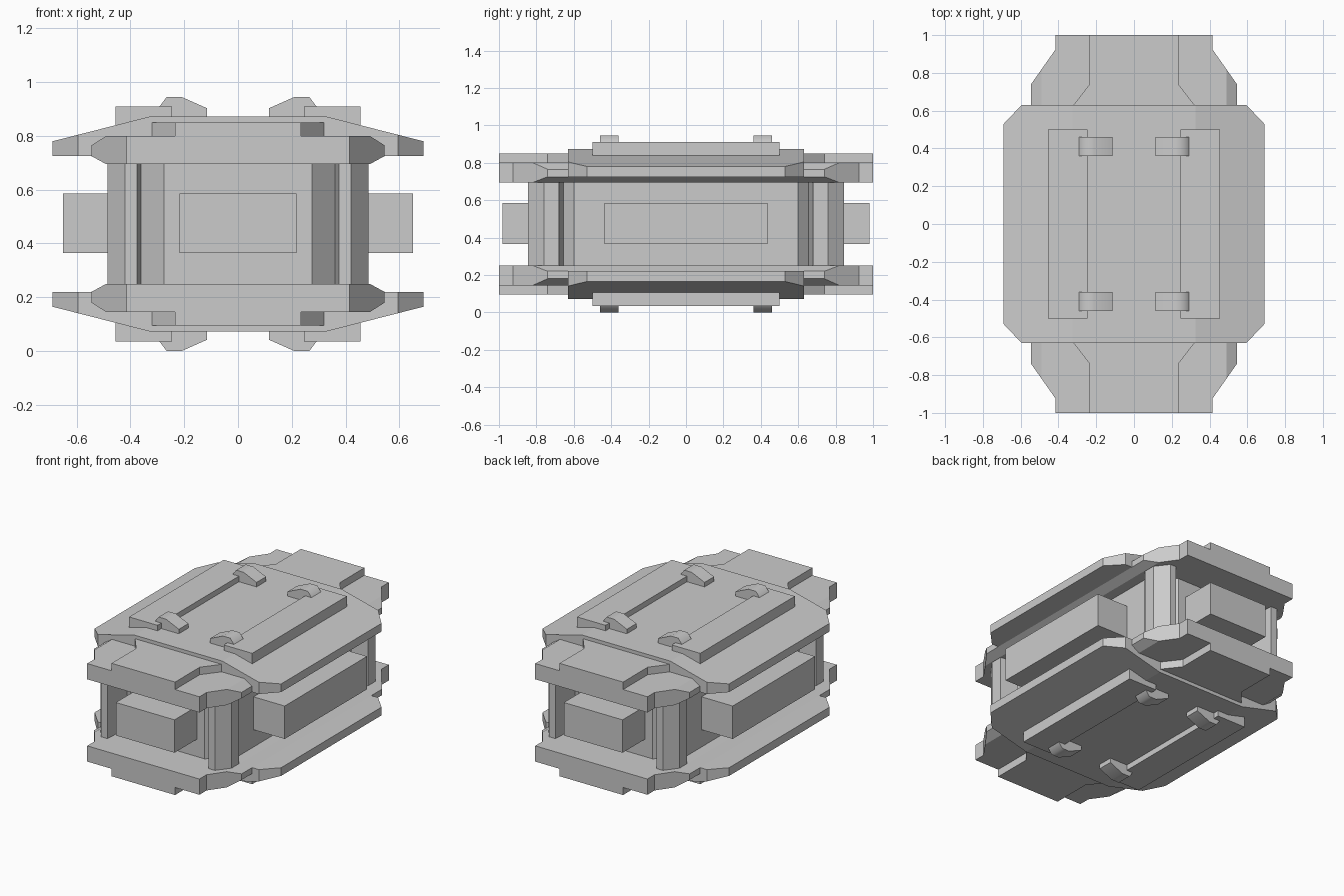
import bpy, bmesh, math

if "Cube" in bpy.data.objects:
    bpy.data.objects.remove(bpy.data.objects["Cube"])

MID = 0.4725  # the crate is mirrored about this height


def prism(name, pts, a, b, axis):
    """Extrude a 2D outline from a to b along 'y' (outline x,z) or 'z' (outline x,y)."""
    bm = bmesh.new()

    def place(p, d):
        return (p[0], d, p[1] - MID) if axis == 'y' else (p[0], p[1], d - MID)
    lo = [bm.verts.new(place(p, a)) for p in pts]
    hi = [bm.verts.new(place(p, b)) for p in pts]
    n = len(pts)
    bm.faces.new(lo)
    bm.faces.new(hi[::-1])
    for i in range(n):
        j = (i + 1) % n
        bm.faces.new((lo[i], hi[i], hi[j], lo[j]))
    bmesh.ops.recalc_face_normals(bm, faces=bm.faces)
    me = bpy.data.meshes.new(name)
    bm.to_mesh(me)
    bm.free()
    ob = bpy.data.objects.new(name, me)
    ob.location.z = MID
    bpy.context.collection.objects.link(ob)
    return ob


def trim(ob, cutter):
    """Keep only the part of ob inside cutter."""
    mod = ob.modifiers.new("trim", 'BOOLEAN')
    mod.operation, mod.solver, mod.object = 'INTERSECT', 'EXACT', cutter
    bpy.context.view_layer.update()
    dg = bpy.context.evaluated_depsgraph_get()
    me = bpy.data.meshes.new_from_object(ob.evaluated_get(dg))
    ob.modifiers.clear()
    ob.data = me
    bpy.data.objects.remove(cutter)


def mirror(ob, axes):
    mod = ob.modifiers.new("mirror", 'MIRROR')
    mod.use_axis = ['x' in axes, 'y' in axes, 'z' in axes]
    mod.use_mirror_merge = False


def sym_x(half):
    """Complete a right-hand half profile with its left-hand reflection."""
    return half + [(-x, v) for x, v in reversed(half)]


def sym_xy(quarter):
    """Complete a quarter outline running from the back edge to the side."""
    half = quarter + [(x, -y) for x, y in reversed(quarter)]
    return sym_x(half)


def rect(x0, x1, y0, y1):
    return [(x0, y0), (x1, y0), (x1, y1), (x0, y1)]


# Long slab with bevelled sides and stepped, tapered ends
slab = prism("end_slab", sym_x([(0.49, 0.695), (0.545, 0.725), (0.545, 0.765), (0.49, 0.80)]),
             -1, 1, 'y')
trim(slab, prism("slab_outline", sym_xy([(0.415, 1.1), (0.415, 0.925), (0.545, 0.74), (0.6, 0.66)]),
                 0.6, 0.9, 'z'))
mirror(slab, 'z')

# Raised pad on each slab end
pad = prism("end_pad", sym_x([(0.235, 1.0), (0.235, 0.74), (0.32, 0.63), (0.32, 0.55)]),
            0.78, 0.85, 'z')
mirror(pad, 'yz')

# Wide cover plate with sloped wings and clipped corners
cover = prism("cover_plate", sym_x([(0.69, 0.725), (0.69, 0.78), (0.325, 0.873)]), -0.63, 0.63, 'y')
trim(cover, prism("cover_outline", sym_xy([(0.595, 0.63), (0.69, 0.53)]), 0.6, 1.0, 'z'))
mirror(cover, 'z')

# Raised rails on the cover
rail = prism("cover_rail", rect(0.245, 0.455, -0.50, 0.50), 0.82, 0.91, 'z')
mirror(rail, 'xz')

# Rounded clips hooked over the rails
clip = prism("rail_clip", [(0.295, 0.905), (0.265, 0.945), (0.21, 0.945),
                           (0.115, 0.903), (0.115, 0.865), (0.25, 0.865)], 0.36, 0.46, 'y')
bpy.ops.object.select_all(action='DESELECT')
clip.select_set(True)
bpy.context.view_layer.objects.active = clip
bpy.ops.object.shade_smooth_by_angle(angle=math.radians(60))
mirror(clip, 'xyz')

# Inner body with clipped corners
prism("core_body", sym_xy([(0.275, 0.745), (0.42, 0.60)]), 0.22, 0.73, 'z')

# Corner posts
post = prism("corner_post", [(0.375, 0.845), (0.42, 0.845), (0.485, 0.76),
                             (0.485, 0.68), (0.36, 0.655)], 0.22, 0.73, 'z')
mirror(post, 'xy')

# Boxes standing out of the ends and the sides
end_box = prism("end_box", rect(-0.217, 0.217, 0.70, 0.98), 0.365, 0.585, 'z')
mirror(end_box, 'y')
side_box = prism("side_box", rect(0.38, 0.65, -0.435, 0.435), 0.365, 0.585, 'z')
mirror(side_box, 'x')
